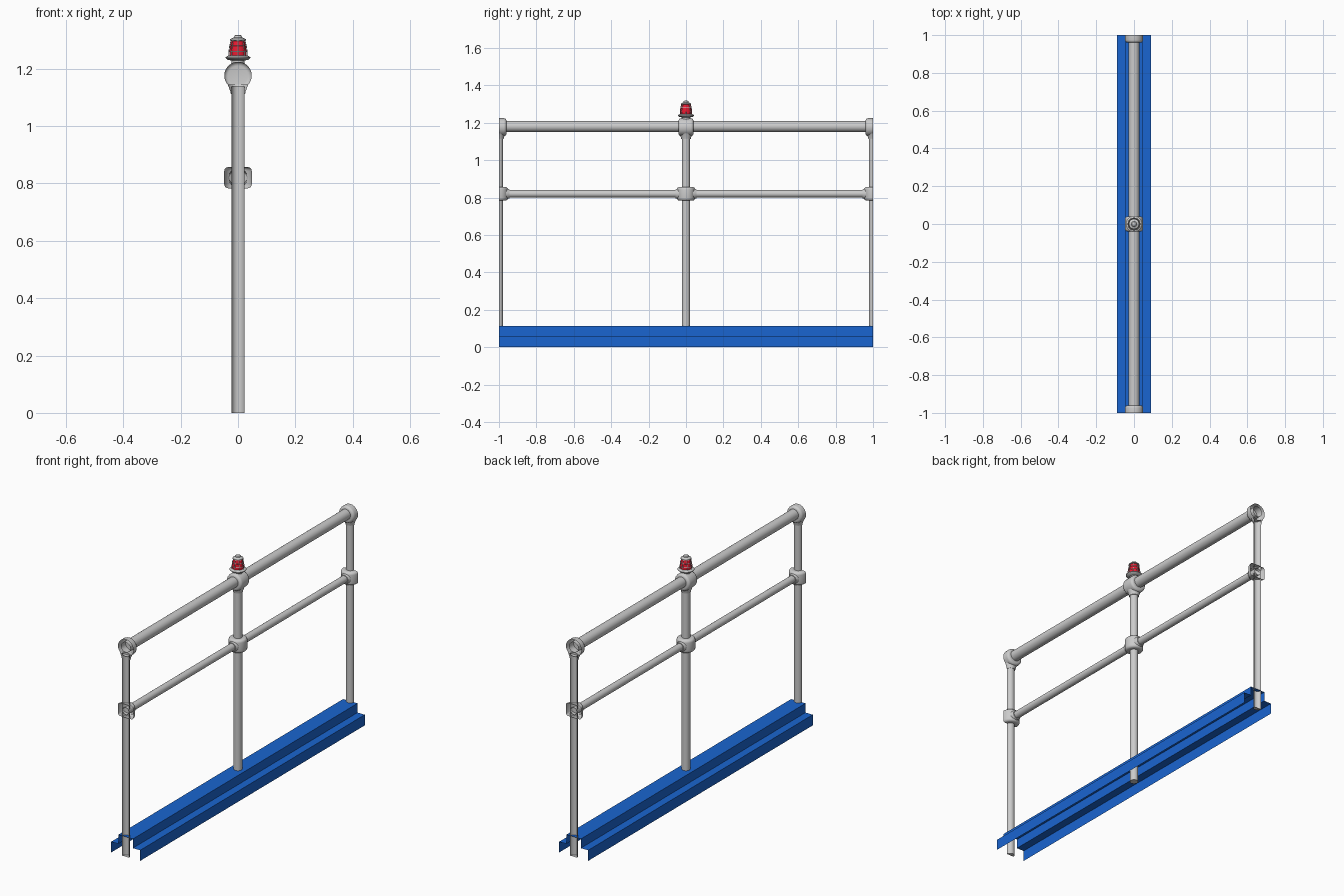
import bpy, bmesh, math
from mathutils import Vector, Matrix

if "Cube" in bpy.data.objects:
    bpy.data.objects.remove(bpy.data.objects["Cube"])

RED = bpy.data.materials.new("lamp_red")
RED.diffuse_color = (0.8, 0.01, 0.03, 1)
RED.use_nodes = True
RED.node_tree.nodes["Principled BSDF"].inputs["Base Color"].default_value = RED.diffuse_color
BLUE = bpy.data.materials.new("deck_blue")
BLUE.diffuse_color = (0.01, 0.13, 0.63, 1)
BLUE.use_nodes = True
BLUE.node_tree.nodes["Principled BSDF"].inputs["Base Color"].default_value = BLUE.diffuse_color


def finish(name, bm, mat=None, smooth=True):
    # Trim everything to the module length, leaving open cuts
    for side in (-1, 1):
        bmesh.ops.bisect_plane(bm, geom=bm.verts[:] + bm.edges[:] + bm.faces[:], dist=1e-6,
                               plane_co=(0, side, 0), plane_no=(0, side, 0), clear_outer=True)
    me = bpy.data.meshes.new(name)
    bm.to_mesh(me)
    bm.free()
    if smooth:
        me.shade_smooth()
        me.set_sharp_from_angle(angle=math.radians(35))
    if mat:
        me.materials.append(mat)
    ob = bpy.data.objects.new(name, me)
    bpy.context.collection.objects.link(ob)
    return ob


def lathe(bm, profile, loc, axis='Z', segs=24):
    # Revolve (radius, height) points around a Z or Y axis
    verts = [bm.verts.new((r, 0, h)) for r, h in profile]
    edges = [bm.edges.new(p) for p in zip(verts, verts[1:])]
    res = bmesh.ops.spin(bm, geom=verts + edges, cent=(0, 0, 0), axis=(0, 0, 1),
                         angle=2 * math.pi, steps=segs, use_merge=True)
    new = list({v for v in bm.verts if v.is_valid and not v.tag})
    bmesh.ops.remove_doubles(bm, verts=new, dist=1e-5)
    new = [v for v in bm.verts if not v.tag]
    rot = Matrix.Rotation(-math.pi / 2, 4, 'X') if axis == 'Y' else Matrix()
    bmesh.ops.transform(bm, matrix=Matrix.Translation(loc) @ rot, verts=new)
    bmesh.ops.recalc_face_normals(bm, faces=list({f for v in new for f in v.link_faces}))
    for v in bm.verts:
        v.tag = True


def turned(name, profile, loc, axis='Z', mat=None, segs=24):
    bm = bmesh.new()
    lathe(bm, profile, loc, axis, segs)
    return finish(name, bm, mat)


def barrel(r, h, b):
    # Cylinder profile with rounded rims
    arc = [(r - b + b * math.cos(a), h - b + b * math.sin(a))
           for a in (i * math.pi / 8 for i in range(5))]
    return [(0, -h)] + [(x, -z) for x, z in reversed(arc)] + arc + [(0, h)]


def rod(bm, a, b, r):
    a, b = Vector(a), Vector(b)
    d = b - a
    m = Matrix.Translation((a + b) / 2) @ d.to_track_quat('Z', 'Y').to_matrix().to_4x4()
    bmesh.ops.create_cone(bm, segments=6, radius1=r, radius2=r, depth=d.length,
                          cap_ends=True, matrix=m)


TOP, MID = 1.176, 0.82

# Folded blue base sheet
half = [(0.09, 0), (0.09, 0.06), (0.045, 0.06), (0.045, 0.112)]
section = [(-x, z) for x, z in half] + half[::-1]
bm = bmesh.new()
rows = [[bm.verts.new((x, y, z)) for x, z in section] for y in (-1, 1)]
for i in range(len(section) - 1):
    bm.faces.new((rows[0][i], rows[0][i + 1], rows[1][i + 1], rows[1][i]))
finish("base_channel", bm, BLUE, smooth=False)

# Horizontal rails
for name, r, z in (("top_rail", 0.029, 1.18), ("middle_rail", 0.02, MID)):
    turned(name, [(r, -1), (r, 1)], (0, 0, z), 'Y')

# Posts and their pipe fittings; the end ones are cut in half
for label, y in (("front", -1), ("centre", 0), ("back", 1)):
    turned(label + "_post", [(0, 0), (0.022, 0), (0.022, 1.14)], (0, y, 0))

    bm = bmesh.new()
    lathe(bm, barrel(0.048, 0.04, 0.014), (0, y, TOP), 'Y')
    lathe(bm, [(0.022, 1.112), (0.025, 1.112), (0.027, 1.122), (0.036, 1.145)], (0, y, 0))
    finish(label + "_top_fitting", bm)

    bm = bmesh.new()
    lathe(bm, barrel(0.048, 0.037, 0.014), (0, y, MID))
    for s in (-1, 1):
        lathe(bm, [(0.033, s * 0.03), (0.027, s * 0.048), (0.024, s * 0.055), (0.019, s * 0.055)],
              (0, y, MID), 'Y')
    finish(label + "_middle_fitting", bm)

# Warning lamp: base, glass, cap
turned("lamp_base", [(0, 1.215), (0.022, 1.215), (0.022, 1.228), (0.036, 1.231), (0.043, 1.237),
                     (0.043, 1.240), (0.034, 1.246), (0, 1.246)], (0, 0, 0))
turned("lamp_glass", [(0.030, 1.244), (0.030, 1.258), (0.027, 1.280), (0.022, 1.300)],
       (0, 0, 0), mat=RED)
turned("lamp_cap", [(0, 1.297), (0.022, 1.297), (0.028, 1.299), (0.027, 1.303), (0.014, 1.309),
                    (0.012, 1.316), (0.008, 1.318), (0, 1.318)], (0, 0, 0))

# Wire cage around the glass
bm = bmesh.new()
path = [(0.032, 1.244), (0.032, 1.258), (0.029, 1.280), (0.024, 1.300)]
for i in range(8):
    c, s = math.cos(i * math.pi / 4), math.sin(i * math.pi / 4)
    for (r0, z0), (r1, z1) in zip(path, path[1:]):
        rod(bm, (r0 * c, r0 * s, z0), (r1 * c, r1 * s, z1), 0.0014)
for v in bm.verts:
    v.tag = True
for r, z in ((0.032, 1.260), (0.029, 1.280)):
    ring = [(r + 0.0014 * math.cos(k * math.pi / 3), 0.0014 * math.sin(k * math.pi / 3))
            for k in range(7)]
    lathe(bm, ring, (0, 0, z))
finish("lamp_cage", bm)
